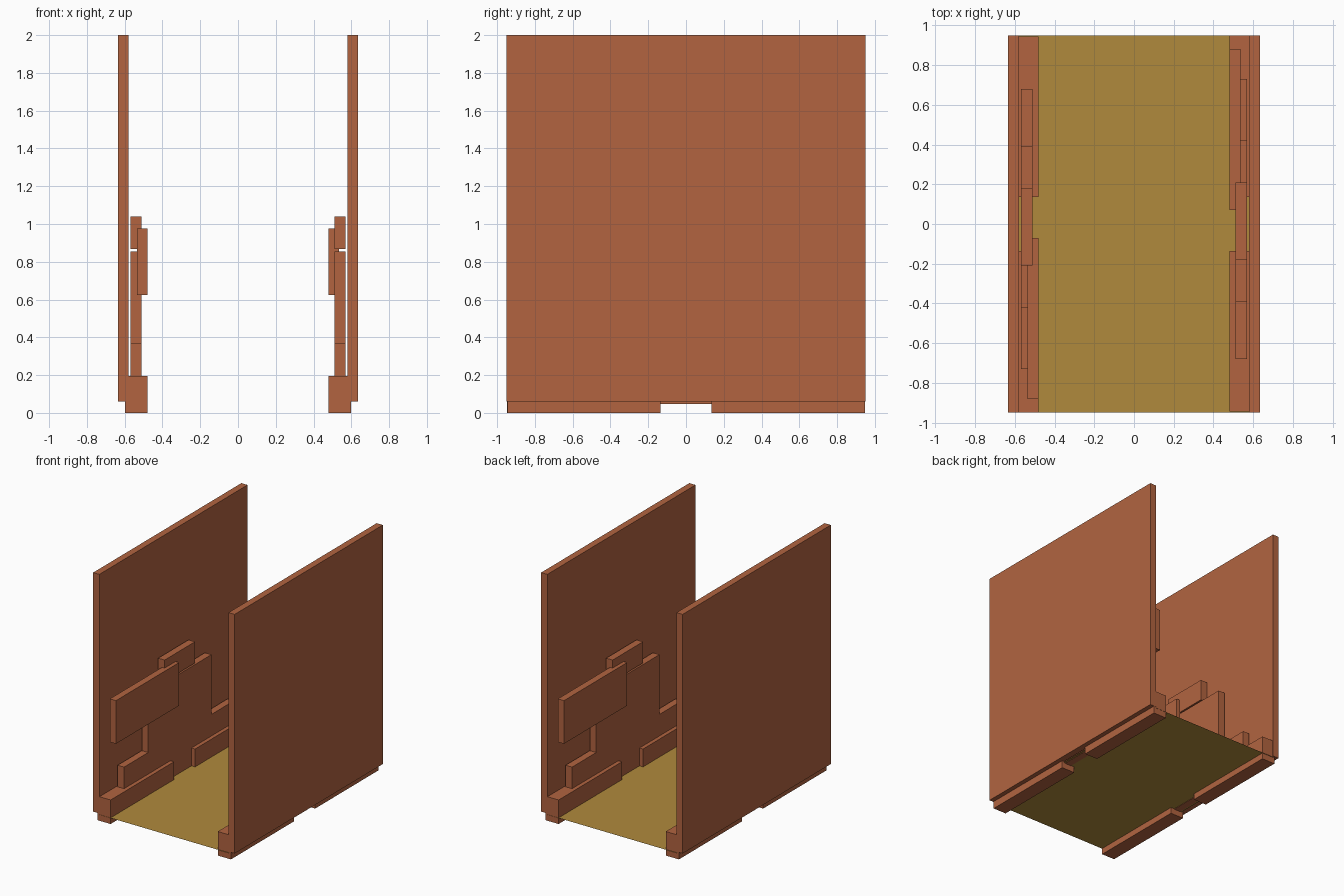
import bpy
import bmesh
from mathutils import Matrix

if "Cube" in bpy.data.objects:
    bpy.data.objects.remove(bpy.data.objects["Cube"])


def material(name, color):
    m = bpy.data.materials.new(name)
    m.diffuse_color = (*color, 1)
    m.use_nodes = True
    m.node_tree.nodes["Principled BSDF"].inputs["Base Color"].default_value = m.diffuse_color
    return m


brick = material("brick", (0.445, 0.127, 0.051))
sand = material("sand", (0.434, 0.254, 0.045))


def box(name, x, y, z, mat, turn=False):
    """Box from (min, max) ranges, optionally turned half way round z."""
    bm = bmesh.new()
    bmesh.ops.create_cube(bm, size=1)
    size = [r[1] - r[0] for r in (x, y, z)]
    centre = [(r[1] + r[0]) / 2 for r in (x, y, z)]
    bmesh.ops.scale(bm, vec=size, verts=bm.verts)
    bmesh.ops.translate(bm, vec=centre, verts=bm.verts)
    if turn:
        bmesh.ops.transform(bm, matrix=Matrix.Diagonal((-1, -1, 1, 1)), verts=bm.verts)
    me = bpy.data.meshes.new(name)
    bm.to_mesh(me)
    bm.free()
    me.materials.append(mat)
    ob = bpy.data.objects.new(name, me)
    bpy.context.collection.objects.link(ob)
    return ob


# Left-hand parts; the right side is the same set turned half way round
parts = [
    ("wall", (-0.635, -0.58), (-0.95, 0.95), (0.06, 2.0)),
    ("front_curb", (-0.598, -0.48), (-0.948, -0.135), (0, 0.195)),
    ("back_curb", (-0.598, -0.48), (0.135, 0.945), (0, 0.195)),
    ("low_course", (-0.57, -0.512), (-0.73, 0.68), (0.047, 0.37)),
    ("middle_panel", (-0.57, -0.512), (-0.42, 0.39), (0.37, 0.855)),
    ("top_block", (-0.57, -0.512), (-0.21, 0.18), (0.867, 1.04)),
    ("raised_panel", (-0.535, -0.48), (-0.88, -0.07), (0.625, 0.975)),
]
for side, turn in (("left", False), ("right", True)):
    for name, x, y, z in parts:
        box(f"{side}_{name}", x, y, z, brick, turn)

# Thin floor sheet
bpy.ops.mesh.primitive_plane_add(size=1, location=(0, 0, 0.05))
floor = bpy.context.object
floor.name = "floor"
floor.scale = (1.17, 1.9, 1)
floor.data.materials.append(sand)
